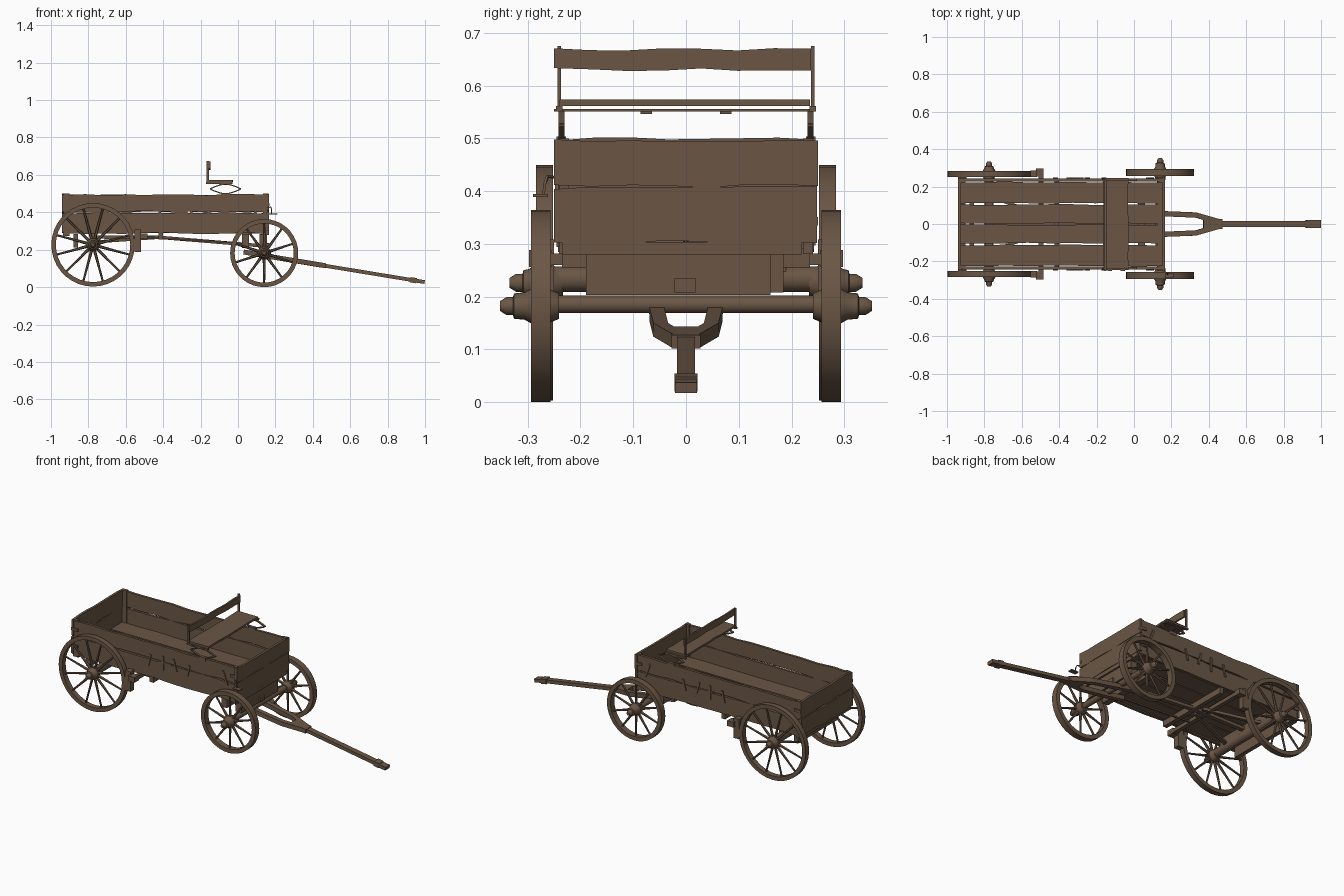
import bpy, bmesh, math, random
from mathutils import Vector, Matrix

if "Cube" in bpy.data.objects:
    bpy.data.objects.remove(bpy.data.objects["Cube"])

random.seed(4)
wood = bpy.data.materials.new("weathered brown wood")
wood.diffuse_color = (0.145, 0.094, 0.060, 1)
wood.use_nodes = True
wood.node_tree.nodes["Principled BSDF"].inputs["Base Color"].default_value = wood.diffuse_color


def finish(name, bm, smooth=False):
    bmesh.ops.recalc_face_normals(bm, faces=bm.faces)
    me = bpy.data.meshes.new(name)
    bm.to_mesh(me)
    bm.free()
    me.materials.append(wood)
    ob = bpy.data.objects.new(name, me)
    bpy.context.collection.objects.link(ob)
    if smooth:
        bpy.ops.object.select_all(action='DESELECT')
        ob.select_set(True)
        bpy.context.view_layer.objects.active = ob
        bpy.ops.object.shade_smooth_by_angle(angle=math.radians(35))
    return ob


def loft(bm, rings, closed=False):
    """Join rings of points with quads, capping the ends unless closed."""
    vs = [[bm.verts.new(p) for p in r] for r in rings]
    n = len(vs[0])
    last = len(vs) if closed else len(vs) - 1
    for i in range(last):
        a, b = vs[i], vs[(i + 1) % len(vs)]
        for j in range(n):
            k = (j + 1) % n
            bm.faces.new((a[j], a[k], b[k], b[j]))
    if not closed:
        bm.faces.new(vs[0])
        bm.faces.new(vs[-1])


def plank(name, lo, hi, axis, wide, rough=0.003, n=7):
    """Board along one axis whose edges wander in the wide direction."""
    thin = 3 - axis - wide
    bm, rings = bmesh.new(), []
    for i in range(n + 1):
        a, b = random.uniform(-rough, rough), random.uniform(-rough, rough)
        ring = []
        for u, v in ((0, 0), (1, 0), (1, 1), (0, 1)):
            p = [0, 0, 0]
            p[axis] = lo[axis] + (hi[axis] - lo[axis]) * i / n
            p[wide] = hi[wide] + b if u else lo[wide] + a
            p[thin] = hi[thin] if v else lo[thin]
            ring.append(p)
        rings.append(ring)
    loft(bm, rings)
    return finish(name, bm)


def box(name, lo, hi):
    return plank(name, lo, hi, 0, 1, 0, 1)


def beam(name, pts, w, h):
    """Rectangular bar (w across, h tall) swept along points."""
    bm, rings = bmesh.new(), []
    pts = [Vector(p) for p in pts]
    for i, p in enumerate(pts):
        d = (pts[min(i + 1, len(pts) - 1)] - pts[max(i - 1, 0)]).normalized()
        up = Vector((0, 0, 1)) if abs(d.z) < 0.9 else Vector((1, 0, 0))
        s = d.cross(up).normalized()
        t = s.cross(d)
        rings.append([p + s * w / 2 * a + t * h / 2 * b for a, b in ((-1, -1), (1, -1), (1, 1), (-1, 1))])
    loft(bm, rings)
    return finish(name, bm)


def lathe(bm, profile, x, z, s, segs, closed=False):
    """Turn (radius, y) points around an axle line; s flips the side."""
    loft(bm, [[(x + r * math.cos(2 * math.pi * k / segs), s * y, z + r * math.sin(2 * math.pi * k / segs))
               for k in range(segs)] for r, y in profile], closed)


def wheel(name, x, z, R, y0, y1, tip, spokes, s):
    ym = (y0 + y1) / 2
    bm = bmesh.new()
    lathe(bm, [(R, y0), (R, y1), (R - 0.024, y1), (R - 0.024, y0)], x, z, s, 36, True)
    finish(name + "_rim", bm, True)
    bm = bmesh.new()
    lathe(bm, [(0.024, ym - 0.035), (0.033, ym - 0.015), (0.036, ym), (0.033, ym + 0.018), (0.026, ym + 0.03),
               (0.024, tip - 0.027), (0.017, tip - 0.025), (0.017, tip - 0.013), (0.009, tip)], x, z, s, 16)
    finish(name + "_hub", bm, True)
    bm = bmesh.new()
    for k in range(spokes):
        a = 2 * math.pi * (k + 0.5) / spokes
        d, t = Vector((math.cos(a), 0, math.sin(a))), Vector((-math.sin(a), 0, math.cos(a)))
        c = Vector((x, s * ym, z))
        rings = []
        for r, w in ((0.025, 0.0085), (R * 0.6, 0.006), (R - 0.018, 0.0055)):
            rings.append([c + d * r + t * w * math.cos(q * math.pi / 3) + Vector((0, w * math.sin(q * math.pi / 3), 0))
                          for q in range(6)])
        loft(bm, rings)
    finish(name + "_spokes", bm, True)


XR, ZR, XF, ZF = -0.775, 0.228, 0.14, 0.184

# wheels
for s, side in ((-1, "near"), (1, "far")):
    wheel("rear_wheel_" + side, XR, ZR, 0.223, 0.252, 0.284, 0.335, 12, s)
    wheel("front_wheel_" + side, XF, ZF, 0.182, 0.257, 0.294, 0.353, 10, s)

# axles
for nm, x, z, r in (("rear_axle", XR, 0.235, 0.025), ("front_axle", XF, 0.187, 0.017)):
    bm = bmesh.new()
    lathe(bm, [(r, -0.27), (r, 0.27)], x, z, 1, 14)
    finish(nm, bm, True)

# bolsters and cross beams carrying the bed
box("front_bolster", (0.115, -0.19, 0.205), (0.155, 0.16, 0.285))
box("front_cross_beam", (0.022, -0.19, 0.21), (0.06, 0.185, 0.285))
box("rear_bolster", (XR - 0.02, -0.19, 0.24), (XR + 0.02, 0.19, 0.29))
box("rear_cross_beam", (-0.88, -0.19, 0.215), (-0.855, 0.19, 0.285))
box("middle_sill", (-0.425, -0.235, 0.257), (-0.40, 0.235, 0.293))
box("front_sill", (0.125, -0.235, 0.282), (0.165, 0.22, 0.305))
box("rear_sill", (-0.935, -0.235, 0.275), (-0.90, 0.235, 0.297))

# reach pole and rear braces
beam("reach_pole", [(-0.78, 0, 0.27), (-0.42, 0, 0.268), (0.14, 0, 0.222)], 0.025, 0.018)
for s in (-1, 1):
    beam("rear_brace", [(XR, s * 0.15, 0.243), (-0.45, s * 0.03, 0.266)], 0.018, 0.016)

# floor boards
for y0, y1 in ((-0.225, -0.112), (-0.103, -0.003), (0.003, 0.103), (0.112, 0.225)):
    plank("floor_board", (-0.93, y0, 0.292), (0.155, y1, 0.308), 0, 1, 0.003, 9)

# side boards, corner posts and cleats
for s in (-1, 1):
    ya, yb = sorted((s * 0.228, s * 0.243))
    plank("lower_side_board", (-0.935, ya, 0.29), (0.155, yb, 0.398), 0, 2, 0.004, 10)
    plank("upper_side_board", (-0.925, ya, 0.404), (0.155, yb, 0.496), 0, 2, 0.004, 10)
    ya, yb = sorted((s * 0.241, s * 0.251))
    for x, z0, z1, dx in ((-0.42, 0.36, 0.43, 0.008), (-0.33, 0.355, 0.44, 0.0), (-0.25, 0.37, 0.44, -0.01),
                          (-0.16, 0.365, 0.43, 0.008), (0.085, 0.38, 0.46, -0.015)):
        beam("side_cleat", [(x - dx, s * 0.245, z0), (x + dx, s * 0.245, z1)], 0.007, 0.012)
    beam("iron_strap", [(-0.36, s * 0.245, 0.405), (-0.27, s * 0.245, 0.401)], 0.006, 0.008)
    for x in (-0.915, 0.148):
        ya, yb = sorted((s * 0.222, s * 0.241))
        box("corner_post", (x - 0.014, ya, 0.283), (x + 0.014, yb, 0.502))
        for z in (0.345, 0.445):
            ya, yb = sorted((s * 0.236, s * 0.25))
            box("corner_bracket", (x - 0.025, ya, z - 0.008), (x + 0.02, yb, z + 0.008))

# end boards
plank("front_lower_board", (0.153, -0.25, 0.305), (0.167, 0.248, 0.408), 1, 2, 0.003)
plank("front_upper_board", (0.153, -0.25, 0.411), (0.167, 0.25, 0.499), 1, 2, 0.004)
plank("tail_lower_board", (-0.942, -0.245, 0.295), (-0.928, 0.245, 0.398), 1, 2, 0.004)
plank("tail_upper_board", (-0.940, -0.243, 0.402), (-0.926, 0.245, 0.498), 1, 2, 0.006)

# seat, seat rail and back
plank("seat_board", (-0.165, -0.24, 0.563), (-0.03, 0.235, 0.575), 1, 0, 0.003)
for x in (-0.13, -0.06):
    box("seat_rail", (x - 0.012, -0.25, 0.553), (x + 0.012, 0.24, 0.557))
plank("seat_back", (-0.158, -0.25, 0.632), (-0.148, 0.237, 0.67), 1, 2, 0.003)
for s in (-1, 1):
    beam("back_post", [(-0.162, s * 0.24, 0.556), (-0.162, s * 0.24, 0.677)], 0.007, 0.012)
    box("seat_block", (-0.17, s * 0.24 - 0.006, 0.553), (-0.03, s * 0.24 + 0.006, 0.563))
    box("seat_bracket", (-0.10, s * 0.075 - 0.011, 0.548), (-0.055, s * 0.075 + 0.011, 0.555))
    # elliptical seat spring
    for v in (-1, 1):
        beam("seat_spring", [(-0.067 + 0.083 * u, s * 0.236, 0.527 + v * 0.027 * (1 - abs(u) ** 1.5))
                             for u in (-1, -0.7, -0.35, 0, 0.35, 0.7, 1)], 0.012, 0.006)
    box("spring_base", (-0.09, s * 0.236 - 0.009, 0.485), (-0.045, s * 0.236 + 0.009, 0.505))

# brake beam with shoes
box("brake_beam", (-0.51, -0.28, 0.262), (-0.485, 0.28, 0.284))
for s in (-1, 1):
    ya, yb = sorted((s * 0.25, s * 0.285))
    box("brake_shoe", (-0.553, ya, 0.19), (-0.518, yb, 0.31))
    ya, yb = sorted((s * 0.255, s * 0.298))
    box("brake_mount", (-0.525, ya, 0.258), (-0.483, yb, 0.29))
beam("brake_rod", [(-0.49, -0.12, 0.267), (0.03, -0.12, 0.237)], 0.008, 0.008)

# footstep iron by the front corner
beam("step_iron", [(0.16, -0.25, 0.428), (0.175, -0.262, 0.43), (0.18, -0.268, 0.415), (0.18, -0.27, 0.395)], 0.005, 0.005)
box("step_plate", (0.165, -0.29, 0.391), (0.212, -0.262, 0.396))

# tongue: forked root, pole and end cap
for s in (-1, 1):
    beam("tongue_fork", [(0.03, s * 0.056, 0.19), (0.16, s * 0.055, 0.167), (0.33, s * 0.048, 0.139),
                         (0.45, s * 0.014, 0.119)], 0.028, 0.026)
beam("tongue_root", [(0.37, 0, 0.132), (0.47, 0, 0.116)], 0.055, 0.026)
beam("tongue_pole", [(0.43, 0, 0.122), (0.985, 0, 0.031)], 0.034, 0.020)
beam("tongue_band", [(0.92, 0, 0.042), (0.955, 0, 0.036)], 0.044, 0.028)
beam("tongue_tip", [(0.95, 0, 0.037), (0.998, 0, 0.029)], 0.042, 0.020)
box("king_pin_plate", (0.15, -0.022, 0.21), (0.165, 0.018, 0.237))

# rest the wheels on the ground
low = min((o.matrix_world @ v.co).z for o in bpy.data.objects for v in o.data.vertices)
for o in bpy.data.objects:
    o.data.transform(Matrix.Translation((0, 0, -low)))
